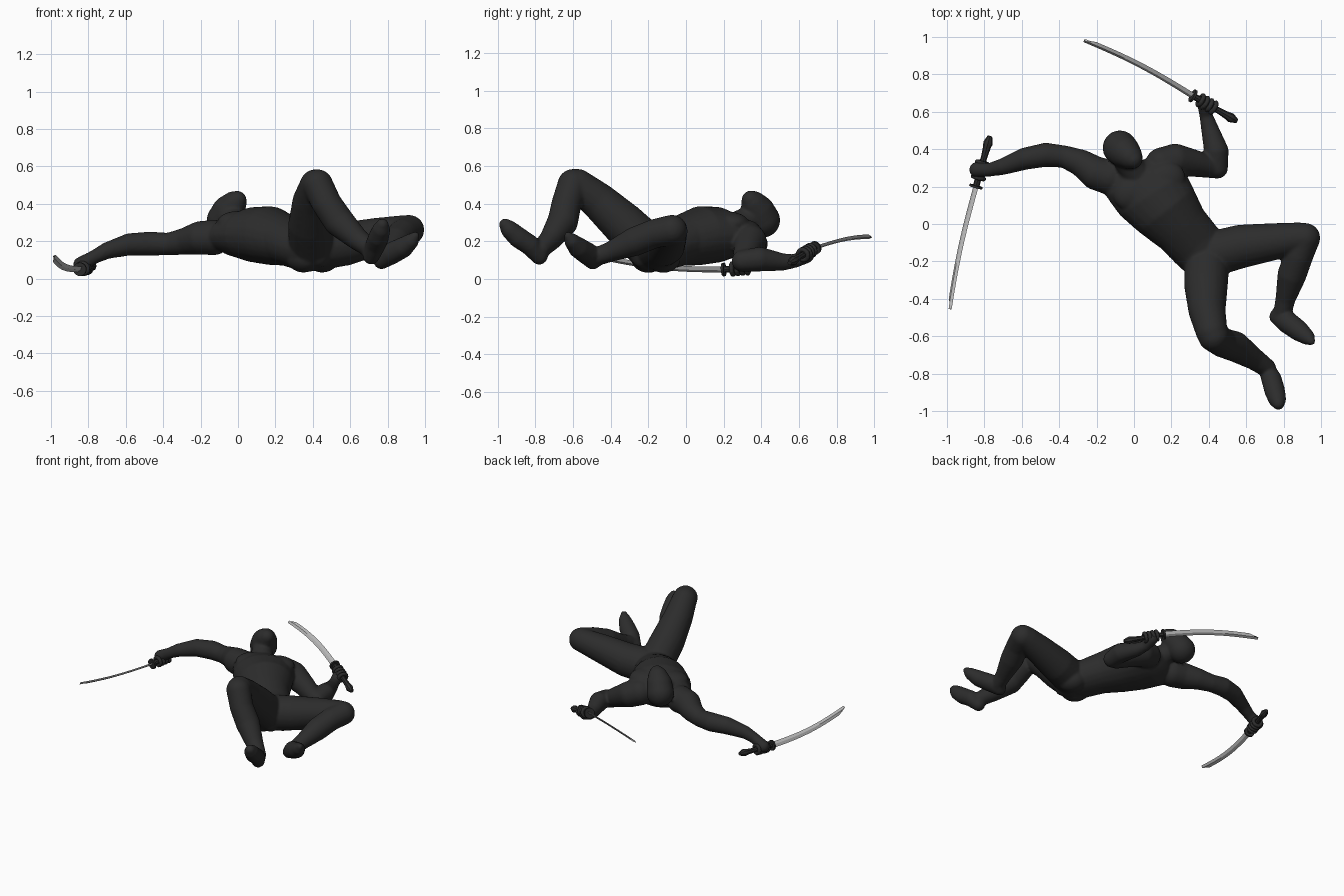
import bpy, bmesh, math
from mathutils import Vector, Matrix


def material(name, v):
    m = bpy.data.materials.new(name)
    m.diffuse_color = (v, v, v, 1)
    return m


DARK = material("black cloth", 0.025)
STEEL = material("polished steel", 0.5)


def finish(name, bm, mat, angle=None):
    bmesh.ops.recalc_face_normals(bm, faces=bm.faces)
    me = bpy.data.meshes.new(name)
    bm.to_mesh(me)
    bm.free()
    me.materials.append(mat)
    ob = bpy.data.objects.new(name, me)
    bpy.context.collection.objects.link(ob)
    if angle:
        for o in bpy.context.selected_objects:
            o.select_set(False)
        ob.select_set(True)
        bpy.context.view_layer.objects.active = ob
        bpy.ops.object.shade_smooth_by_angle(angle=math.radians(angle))
    return ob


def blob(bm, p, size, rot=0):
    """Ellipsoid, turned about z by rot degrees."""
    mat = (Matrix.Translation(Vector(p)) @ Matrix.Rotation(math.radians(rot), 4, 'Z')
           @ Matrix.Diagonal((*size, 1)))
    bmesh.ops.create_icosphere(bm, subdivisions=3, radius=1, matrix=mat)


def chain(bm, stations, step=0.016):
    """Row of ellipsoids: each station is x, y, z, half width, half length, half depth, turn."""
    for a, b in zip(stations, stations[1:]):
        n = max(1, int((Vector(b[:3]) - Vector(a[:3])).length / step))
        for i in range(n + 1):
            s = [u + (v - u) * i / n for u, v in zip(a, b)]
            blob(bm, s[:3], s[3:6], s[6])


def limb(bm, pts):
    chain(bm, [(x, y, z, r, r, r, 0) for x, y, z, r in pts])


body = bmesh.new()
# torso, neck to crotch
chain(body, [
    (0.00, 0.27, 0.24, 0.16, 0.06, 0.09, 20),
    (0.035, 0.235, 0.232, 0.205, 0.06, 0.122, 25),
    (0.10, 0.16, 0.235, 0.21, 0.06, 0.15, 33),
    (0.17, 0.075, 0.23, 0.188, 0.06, 0.158, 38),
    (0.255, -0.025, 0.205, 0.155, 0.06, 0.137, 42),
    (0.335, -0.115, 0.17, 0.148, 0.06, 0.125, 44),
    (0.39, -0.19, 0.155, 0.13, 0.06, 0.118, 44),
    (0.44, -0.24, 0.15, 0.07, 0.05, 0.09, 44)])
# chest muscles and buttocks
blob(body, (0.00, 0.17, 0.30), (0.115, 0.095, 0.062), 25)
blob(body, (0.165, 0.23, 0.295), (0.115, 0.10, 0.062), 35)
blob(body, (0.35, -0.20, 0.112), (0.085, 0.10, 0.08), 44)
blob(body, (0.45, -0.12, 0.112), (0.085, 0.10, 0.08), 44)
# neck and head
limb(body, [(0.02, 0.25, 0.265, 0.085), (-0.015, 0.30, 0.30, 0.072), (-0.05, 0.36, 0.33, 0.07)])
limb(body, [(-0.075, 0.408, 0.312, 0.093), (-0.052, 0.385, 0.36, 0.087),
            (-0.022, 0.36, 0.40, 0.068), (-0.004, 0.345, 0.42, 0.05)])
# outstretched arm
limb(body, [(-0.13, 0.25, 0.22, 0.095), (-0.20, 0.27, 0.218, 0.09), (-0.28, 0.325, 0.20, 0.073),
            (-0.37, 0.36, 0.185, 0.06), (-0.47, 0.37, 0.187, 0.065), (-0.58, 0.35, 0.183, 0.06),
            (-0.70, 0.307, 0.15, 0.045), (-0.77, 0.29, 0.115, 0.037), (-0.84, 0.29, 0.075, 0.042)])
# bent arm
limb(body, [(0.15, 0.32, 0.225, 0.09), (0.22, 0.34, 0.20, 0.09), (0.32, 0.325, 0.15, 0.073),
            (0.41, 0.305, 0.10, 0.06), (0.445, 0.30, 0.095, 0.058), (0.44, 0.39, 0.105, 0.066),
            (0.405, 0.51, 0.09, 0.047), (0.385, 0.58, 0.095, 0.036), (0.38, 0.64, 0.125, 0.042)])
# leg lying outwards
limb(body, [(0.42, -0.16, 0.165, 0.122), (0.57, -0.12, 0.185, 0.117), (0.74, -0.095, 0.225, 0.1),
            (0.88, -0.075, 0.255, 0.084), (0.915, -0.075, 0.26, 0.081), (0.88, -0.17, 0.24, 0.078),
            (0.845, -0.27, 0.20, 0.078), (0.81, -0.40, 0.145, 0.054), (0.795, -0.47, 0.12, 0.05),
            (0.768, -0.495, 0.095, 0.045)])
limb(body, [(0.768, -0.495, 0.095, 0.045), (0.82, -0.525, 0.135, 0.06), (0.88, -0.57, 0.165, 0.056),
            (0.925, -0.605, 0.20, 0.042), (0.948, -0.627, 0.23, 0.022)])
# leg with raised knee
limb(body, [(0.39, -0.21, 0.18, 0.12), (0.385, -0.33, 0.29, 0.117), (0.39, -0.46, 0.41, 0.1),
            (0.415, -0.575, 0.50, 0.085), (0.425, -0.60, 0.502, 0.083), (0.475, -0.635, 0.40, 0.08),
            (0.54, -0.655, 0.305, 0.082), (0.64, -0.72, 0.21, 0.06), (0.71, -0.77, 0.16, 0.05),
            (0.712, -0.78, 0.12, 0.045)])
limb(body, [(0.712, -0.78, 0.12, 0.045), (0.735, -0.83, 0.18, 0.055), (0.752, -0.89, 0.22, 0.056),
            (0.765, -0.935, 0.26, 0.049), (0.772, -0.96, 0.288, 0.034)])
suit = finish("masked_figure", body, DARK)
re = suit.modifiers.new("fuse", 'REMESH')
re.mode = 'VOXEL'
re.voxel_size = 0.009
re.use_smooth_shade = True
sm = suit.modifiers.new("soften", 'SMOOTH')
sm.factor = 0.5
sm.iterations = 5


def frame(p, d):
    return Matrix.Translation(p) @ d.to_track_quat('Z', 'Y').to_matrix().to_4x4()


def sword(name, guard, tip, pommel, bow, width):
    guard, tip, pommel, bow, width = map(Vector, (guard, tip, pommel, bow, width))
    width.normalize()
    # curved blade with a diamond section and slanted tip
    bm = bmesh.new()
    n, rings = 20, []
    flat = (tip - guard).cross(width).normalized()
    for i in range(n + 1):
        t = i / n
        c = guard.lerp(tip, t) + bow * math.sin(math.pi * t)
        back = 0.021 - 0.003 * t
        edge = back if t < 0.93 else back * (1 - 1.8 * (t - 0.93) / 0.07)
        rings.append([bm.verts.new(c + o) for o in
                      (width * edge, flat * 0.006, -width * back, -flat * 0.006)])
    for a, b in zip(rings, rings[1:]):
        for k in range(4):
            bm.faces.new((a[k], a[k - 1], b[k - 1], b[k]))
    bm.faces.new(rings[0])
    bm.faces.new(rings[-1])
    finish(name + "_blade", bm, STEEL, 30)
    # grip with flared pommel
    d = pommel - guard
    length = d.length
    f = frame(guard, d)
    bm = bmesh.new()
    profile = [(0, 0.018), (0.15, 0.017), (0.6, 0.017), (0.78, 0.021),
               (0.86, 0.026), (0.9, 0.023), (1.0, 0.012)]
    rings = [[bm.verts.new(f @ Vector((r * math.cos(k * math.pi / 4), r * math.sin(k * math.pi / 4), h * length)))
              for k in range(8)] for h, r in profile]
    for a, b in zip(rings, rings[1:]):
        for k in range(8):
            bm.faces.new((a[k], a[k - 1], b[k - 1], b[k]))
    bm.faces.new(rings[0])
    bm.faces.new(rings[-1])
    finish(name + "_grip", bm, DARK, 40)
    # hand guard
    bm = bmesh.new()
    bmesh.ops.create_cone(bm, cap_ends=True, segments=20, radius1=0.036, radius2=0.036,
                          depth=0.012, matrix=f)
    finish(name + "_guard", bm, DARK, 40)
    # four fingers curled round the grip
    for j in range(4):
        bm = bmesh.new()
        for k in range(14):
            a = k * math.tau / 14
            p = f @ Vector((0.029 * math.cos(a), 0.029 * math.sin(a), 0.05 + j * 0.027))
            bmesh.ops.create_icosphere(bm, subdivisions=2, radius=0.0135, matrix=Matrix.Translation(p))
        ob = finish(f"{name}_finger_{j + 1}", bm, DARK)
        r = ob.modifiers.new("fuse", 'REMESH')
        r.mode = 'VOXEL'
        r.voxel_size = 0.005
        r.use_smooth_shade = True


sword("low_sword", (-0.845, 0.20, 0.05), (-0.987, -0.455, 0.115), (-0.77, 0.47, 0.07),
      (-0.012, 0, -0.02), (-0.65, 0.08, -0.75))
sword("high_sword", (0.315, 0.685, 0.165), (-0.265, 0.985, 0.225), (0.55, 0.55, 0.085),
      (0.007, 0.015, 0.017), (0.34, 0.66, 0.67))
